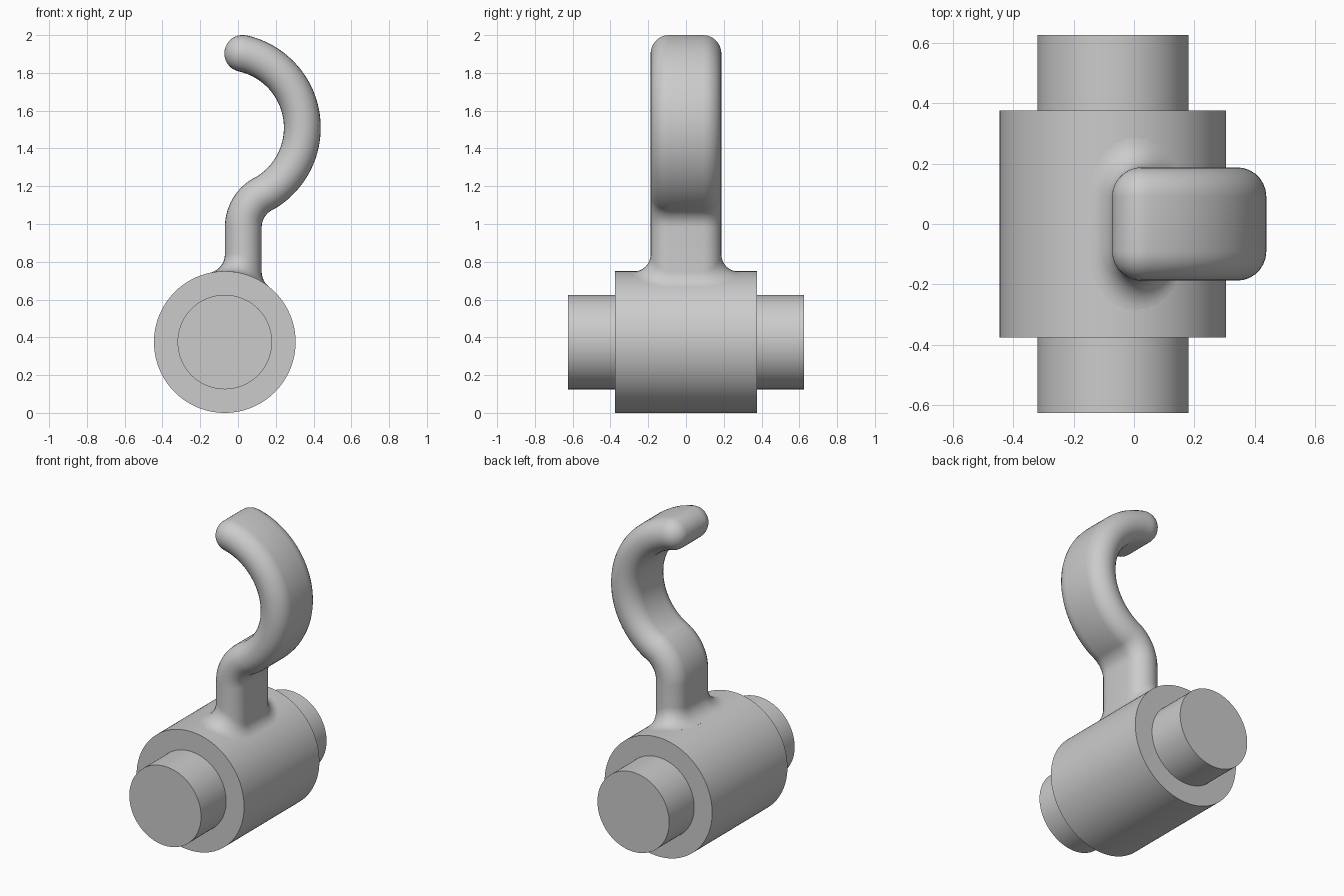
import bpy, bmesh, math
from mathutils import Vector

if "Cube" in bpy.data.objects:
    bpy.data.objects.remove(bpy.data.objects["Cube"])

grey = bpy.data.materials.new("light grey")
grey.diffuse_color = (0.6, 0.6, 0.6, 1)
grey.use_nodes = True
grey.node_tree.nodes["Principled BSDF"].inputs["Base Color"].default_value = grey.diffuse_color

AX, AZ, R = -0.07, 0.375, 0.375     # barrel axis and radius
SX, r, HY = 0.028, 0.0975, 0.09     # stem centre, half thickness, half flat width
FR = 0.1                            # fillet radius at the stem foot


def finish(ob):
    ob.data.materials.append(grey)
    bpy.context.view_layer.objects.active = ob
    ob.select_set(True)
    bpy.ops.object.shade_smooth_by_angle(angle=math.radians(35))
    ob.select_set(False)


def cylinder(name, radius, length):
    bpy.ops.mesh.primitive_cylinder_add(vertices=128, radius=radius, depth=length,
                                        location=(AX, 0, AZ), rotation=(math.pi / 2, 0, 0))
    ob = bpy.context.object
    ob.name = name
    finish(ob)


# Barrel and the pin running through it
cylinder("barrel", R, 0.75)
cylinder("pin", 0.25, 1.25)

# Stadium cross-section: (angle, y offset of the rounded end)
N = 14
section = [(math.pi * i / N, HY) for i in range(N + 1)]
section += [(math.pi + math.pi * i / N, -HY) for i in range(N + 1)]


def ring(c, n, rad):
    """Stadium loop centred on c, thickness along n, width along y."""
    return [c + n * rad * math.cos(a) + Vector((0, rad * math.sin(a) + off, 0))
            for a, off in section]


rings = []

# Rolling-ball fillet between barrel and stem
M = 10
for k in range(-1, M + 1):
    loop = []
    for a, off in section:
        n = Vector((math.cos(a), math.sin(a), 0))
        c = Vector((SX, off, 0)) + n * (r + FR)
        c.z = AZ + math.sqrt((R + FR) ** 2 - (c.x - AX) ** 2)
        down = Vector((AX - c.x, 0, AZ - c.z)).normalized()
        if k < 0:                       # foot sunk into the barrel
            loop.append(c + down * (FR + 0.02))
        else:
            loop.append(c + down.slerp(-n, k / M) * FR)
    rings.append(loop)

# Small bend out of the stem
end = math.radians(61.4)
br, bz = 0.2, 0.983
for i in range(17):
    a = math.pi - (math.pi - (math.pi - end)) * i / 16
    d = Vector((math.cos(a), 0, math.sin(a)))
    rings.append(ring(Vector((SX + br, 0, bz)) + d * br, -d, r))

# Large hook arc
HR = 0.4025
tip = math.radians(77.5)
for i in range(1, 49):
    a = -end + (tip + end) * i / 48
    d = Vector((math.cos(a), 0, math.sin(a)))
    c = Vector((-0.062, 0, 1.51)) + d * HR
    rings.append(ring(c, d, r))

# Rounded tip
t = Vector((-math.sin(tip), 0, math.cos(tip)))
for i in range(1, 11):
    b = math.pi / 2 * i / 10
    rings.append(ring(c + t * r * math.sin(b), d, r * math.cos(b)))

# Skin the loops into one hook
bm = bmesh.new()
loops = [[bm.verts.new(p) for p in loop] for loop in rings]
for lo, hi in zip(loops, loops[1:]):
    for i in range(len(lo)):
        j = (i + 1) % len(lo)
        bm.faces.new((lo[i], lo[j], hi[j], hi[i]))
bmesh.ops.remove_doubles(bm, verts=bm.verts[:], dist=1e-5)
bmesh.ops.recalc_face_normals(bm, faces=bm.faces[:])
mesh = bpy.data.meshes.new("hook")
bm.to_mesh(mesh)
bm.free()
hook = bpy.data.objects.new("hook", mesh)
bpy.context.collection.objects.link(hook)
bpy.ops.object.select_all(action='DESELECT')
finish(hook)
